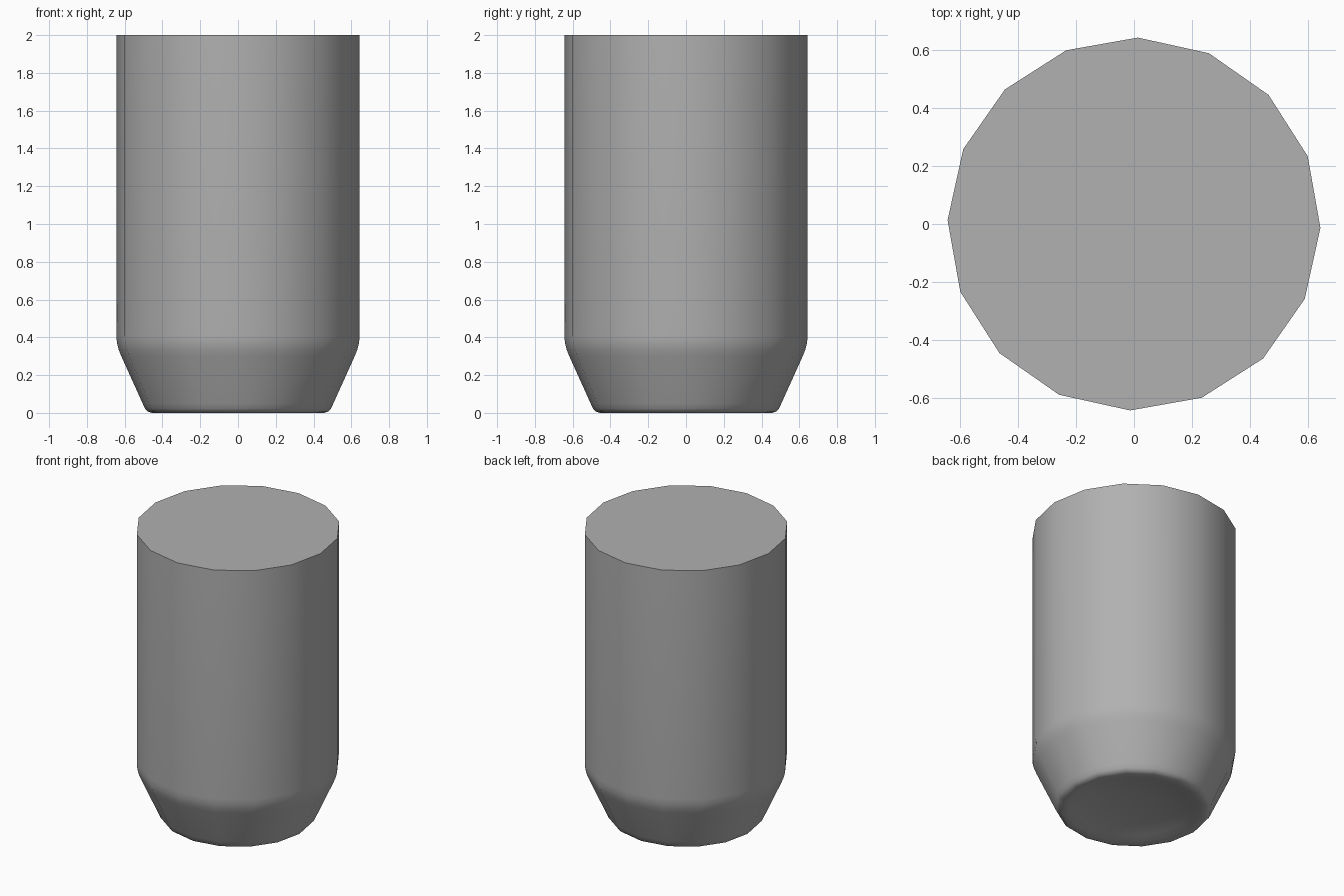
import bpy, bmesh, math

if "Cube" in bpy.data.objects:
    bpy.data.objects.remove(bpy.data.objects["Cube"])

SIDES = 16
TURN = math.radians(-1.2)

# Profile from the dished base, round the foot, up to the rim: (radius, height)
PROFILE = [(0.12, 0.052), (0.25, 0.04), (0.36, 0.02), (0.42, 0.004),
           (0.455, 0.0), (0.478, 0.007), (0.492, 0.022), (0.505, 0.05),
           (0.618, 0.30), (0.632, 0.335), (0.641, 0.37), (0.644, 0.41),
           (0.644, 2.0)]


def ring(bm, radius, z):
    return [bm.verts.new((radius * math.cos(TURN + 2 * math.pi * i / SIDES),
                          radius * math.sin(TURN + 2 * math.pi * i / SIDES), z))
            for i in range(SIDES)]


bm = bmesh.new()
rings = [ring(bm, r, z) for r, z in PROFILE]

# Dished base and side wall
for low, high in zip(rings, rings[1:]):
    for i in range(SIDES):
        j = (i + 1) % SIDES
        bm.faces.new((low[i], low[j], high[j], high[i]))

# Base centre and flat top
bm.faces.new(rings[0][::-1])
bm.faces.new(rings[-1])
bmesh.ops.recalc_face_normals(bm, faces=bm.faces)

mesh = bpy.data.meshes.new("tapered_cylinder")
bm.to_mesh(mesh)
bm.free()
body = bpy.data.objects.new("tapered_cylinder", mesh)
bpy.context.collection.objects.link(body)

# Darker grey
grey = bpy.data.materials.new("mid_grey")
grey.diffuse_color = (0.44, 0.44, 0.44, 1)
grey.use_nodes = True
grey.node_tree.nodes["Principled BSDF"].inputs["Base Color"].default_value = grey.diffuse_color
mesh.materials.append(grey)

# Soft body, crisp top rim
bpy.context.view_layer.objects.active = body
body.select_set(True)
bpy.ops.object.shade_smooth_by_angle(angle=math.radians(50))
